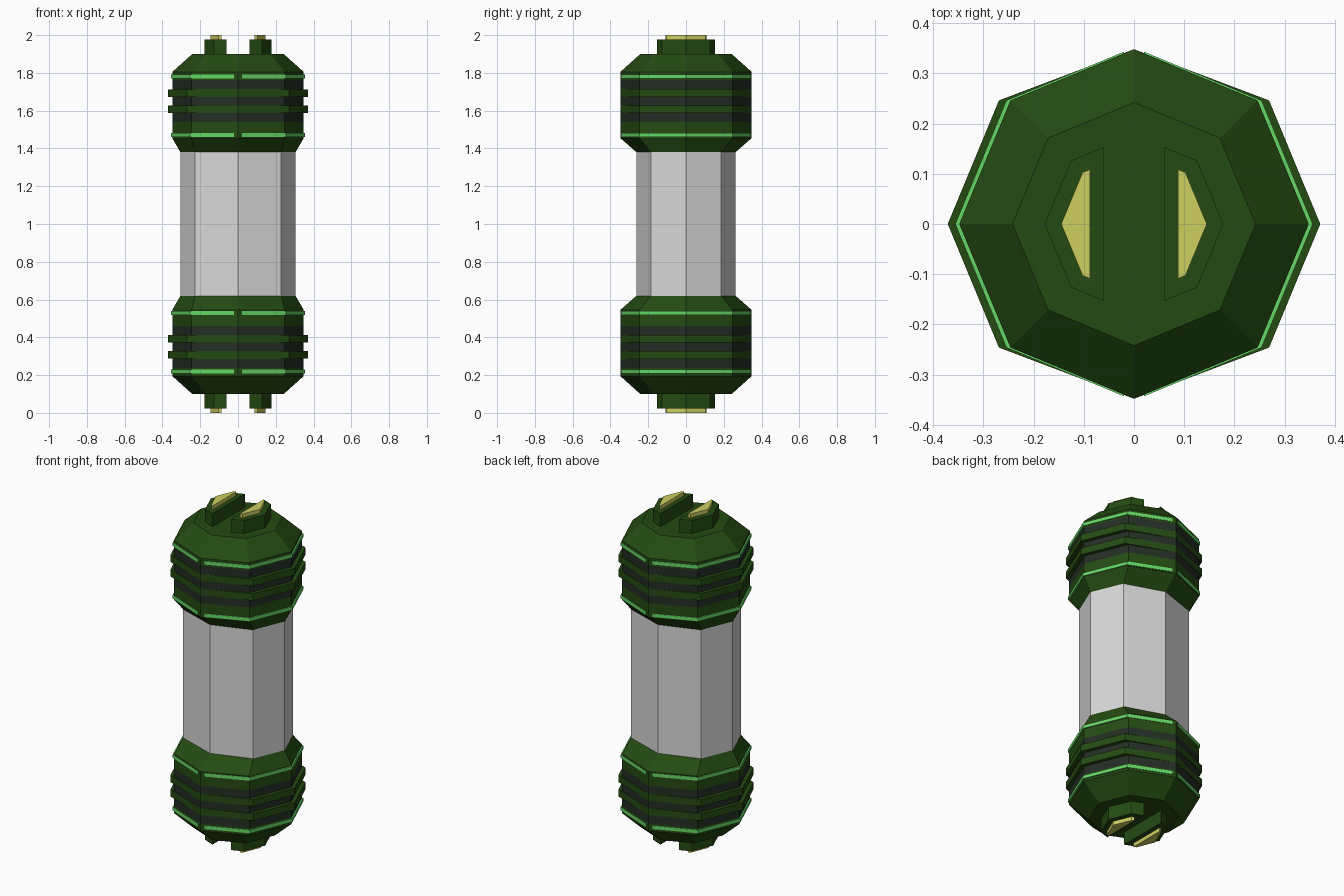
import bpy, bmesh
from math import sin, cos, pi

cube = bpy.data.objects.get("Cube")
if cube:
    bpy.data.objects.remove(cube)


def material(name, rgb):
    m = bpy.data.materials.new(name)
    m.use_nodes = True
    color = (*rgb, 1)
    m.diffuse_color = color
    m.node_tree.nodes["Principled BSDF"].inputs["Base Color"].default_value = color
    return m


GREEN = material("dark green", (0.018, 0.07, 0.006))
BAND = material("charcoal green", (0.016, 0.027, 0.018))
STRIPE = material("bright green", (0.13, 0.68, 0.13))
GREY = material("light grey", (0.68, 0.68, 0.68))
YELLOW = material("pale yellow", (0.62, 0.62, 0.12))


def octagon(r, spread=0):
    """Octagon with corners on the axes, its two halves pushed apart along x."""
    pts = []
    for i in range(8):
        x, y = r * cos(i * pi / 4), r * sin(i * pi / 4)
        side = 0 if abs(x) < 0.001 else (1 if x > 0 else -1)
        pts.append((x + side * spread, y))
    return pts


def half_octagon(r, cut, spread=0):
    """The +x part of an octagon, sliced straight at x = cut."""
    d = r * cos(pi / 4)
    y = r - (cut - spread) * (r - d) / d
    return [(cut, -y), (d + spread, -d), (r + spread, 0), (d + spread, d), (cut, y)]


def loft(name, sections, mats, flip=False, side=1):
    """Join (outline, z) sections; mats gives one material for each span."""
    bm = bmesh.new()
    rings = [[bm.verts.new((side * x, y, 2 - z if flip else z)) for x, y in outline]
             for outline, z in sections]
    slots = list(dict.fromkeys(mats))
    n = len(rings[0])
    for low, high, mat in zip(rings, rings[1:], mats):
        for i in range(n):
            j = (i + 1) % n
            face = bm.faces.new((low[i], low[j], high[j], high[i]))
            face.material_index = slots.index(mat)
    for ring, mat in ((rings[0], mats[0]), (rings[-1], mats[-1])):
        bm.faces.new(ring).material_index = slots.index(mat)
    bmesh.ops.recalc_face_normals(bm, faces=bm.faces)
    mesh = bpy.data.meshes.new(name)
    bm.to_mesh(mesh)
    bm.free()
    for m in slots:
        mesh.materials.append(m)
    obj = bpy.data.objects.new(name, mesh)
    bpy.context.collection.objects.link(obj)
    return obj


def prism(name, outline, z0, z1, mat, flip=False, side=1):
    return loft(name, [(outline, z0), (outline, z1)], [mat], flip, side)


R = 0.348

# Central tube
prism("central_tube", octagon(0.262, 0.043), 0.62, 1.38, GREY)

for end, flip in (("upper", False), ("lower", True)):
    # Cap body: flared collar, banded drum, chamfered end
    drum = [1.455, 1.54, 1.587, 1.627, 1.672, 1.714, 1.762, 1.805]
    sections = [(octagon(0.262, 0.043), 1.38)]
    sections += [(octagon(R), z) for z in drum]
    sections += [(octagon(0.242), 1.90)]
    bands = [GREEN, GREEN, BAND, GREEN, BAND, GREEN, BAND, GREEN, GREEN]
    loft(end + "_cap", sections, bands, flip)

    # Raised fins, widest at the sides
    for i, z in enumerate((1.587, 1.672)):
        prism(f"{end}_fin_{i + 1}", octagon(R, 0.023), z, z + 0.041, GREEN, flip)

    for label, side in (("left", 1), ("right", -1)):
        # Glowing stripes, broken at front and back
        for i, z in enumerate((1.461, 1.771)):
            prism(f"{end}_{label}_stripe_{i + 1}", half_octagon(R, 0.02, 0.008),
                  z, z + 0.02, STRIPE, flip, side)
        # Terminal lug with contact plate
        prism(f"{end}_{label}_lug", half_octagon(0.178, 0.06), 1.89, 1.977, GREEN, flip, side)
        prism(f"{end}_{label}_contact", half_octagon(0.145, 0.088), 1.97, 2.0, YELLOW, flip, side)
